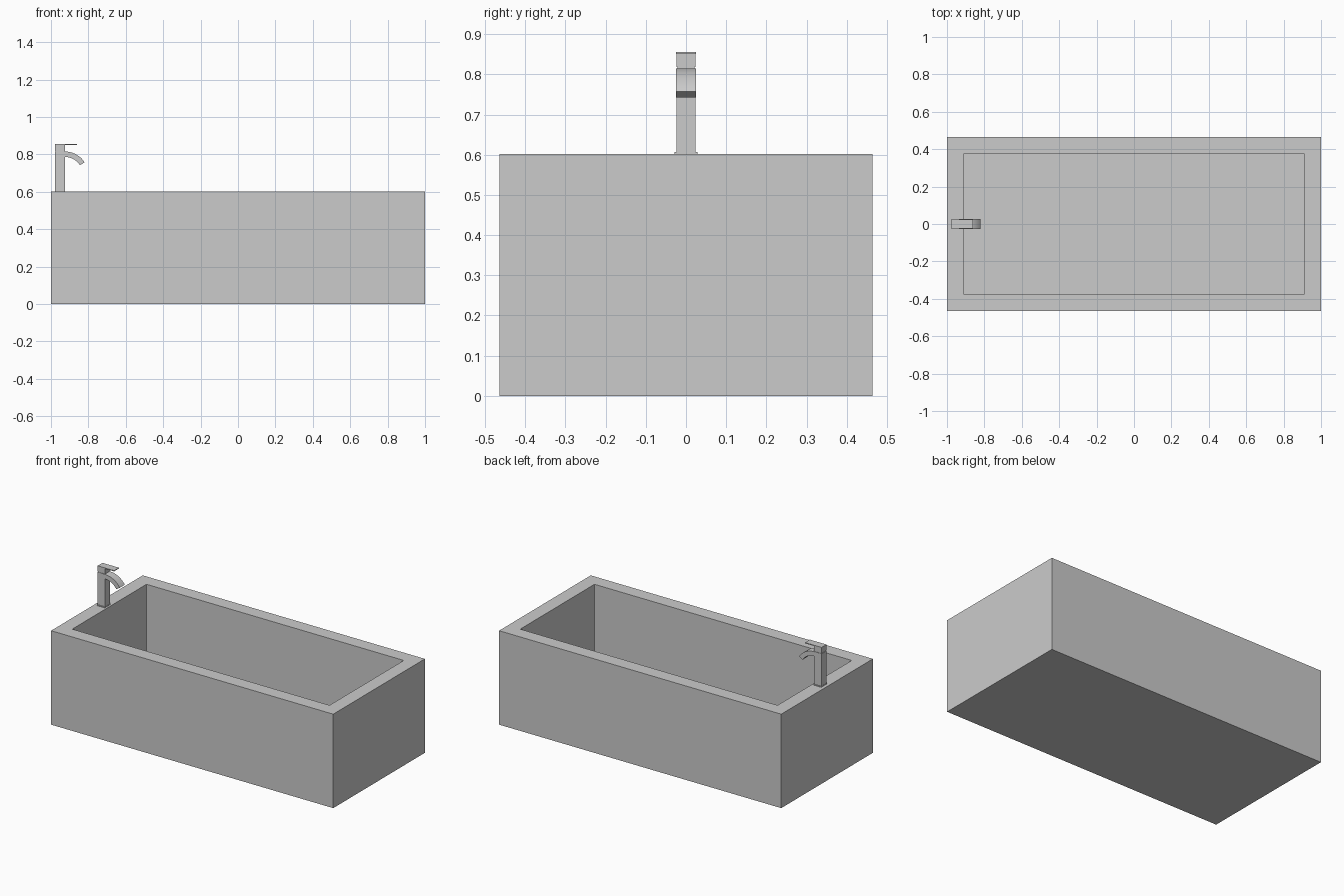
import bpy, bmesh, math

if "Cube" in bpy.data.objects:
    bpy.data.objects.remove(bpy.data.objects["Cube"])


def mesh_object(name, bm):
    bmesh.ops.recalc_face_normals(bm, faces=bm.faces)
    me = bpy.data.meshes.new(name)
    bm.to_mesh(me)
    bm.free()
    ob = bpy.data.objects.new(name, me)
    bpy.context.collection.objects.link(ob)
    return ob


def prism(name, profile, half_y):
    """Extrude an (x, z) outline symmetrically along y."""
    bm = bmesh.new()
    face = bm.faces.new([bm.verts.new((x, -half_y, z)) for x, z in profile])
    ext = bmesh.ops.extrude_face_region(bm, geom=[face])
    verts = [g for g in ext["geom"] if isinstance(g, bmesh.types.BMVert)]
    bmesh.ops.translate(bm, verts=verts, vec=(0, 2 * half_y, 0))
    # extrude_face_region keeps the start face, so the solid is closed
    return mesh_object(name, bm)


def box(name, x0, x1, half_y, z0, z1):
    return prism(name, [(x0, z0), (x1, z0), (x1, z1), (x0, z1)], half_y)


# Tub: solid block whose top is inset and sunk to form the basin
RIM, HEIGHT, FLOOR = 0.088, 0.602, 0.09
bm = bmesh.new()
bmesh.ops.create_cube(bm, size=1)
bmesh.ops.scale(bm, vec=(2, 0.928, HEIGHT), verts=bm.verts)
bmesh.ops.translate(bm, vec=(0, 0, HEIGHT / 2), verts=bm.verts)
bm.normal_update()
top = max(bm.faces, key=lambda f: f.calc_center_median().z)
bmesh.ops.inset_region(bm, faces=[top], thickness=RIM, use_even_offset=True)
ext = bmesh.ops.extrude_face_region(bm, geom=[top])
basin = [g for g in ext["geom"] if isinstance(g, bmesh.types.BMVert)]
bmesh.ops.translate(bm, vec=(0, 0, FLOOR - HEIGHT), verts=basin)
if top.is_valid:
    bmesh.ops.delete(bm, geom=[top], context='FACES_ONLY')
# Slightly rounded basin corners
corners = [e for e in bm.edges
           if abs(e.verts[0].co.z - e.verts[1].co.z) > 0.3
           and abs(e.verts[0].co.x) < 0.95]
bmesh.ops.bevel(bm, geom=corners, offset=0.004, segments=2, profile=0.5,
                affect='EDGES')
mesh_object("tub", bm)

# Tap body: foot plate, column, narrow seam, handle block and flat lever
X0, X1 = -0.978, -0.925
box("tap_foot", X0 - 0.001, X1 + 0.001, 0.029, HEIGHT - 0.001, 0.607)
box("tap_column", X0, X1, 0.024, 0.605, 0.815)
box("tap_seam", X0 + 0.003, X1 - 0.003, 0.021, 0.813, 0.819)
box("tap_handle", X0, X1, 0.024, 0.818, 0.852)
box("tap_lever", X0, -0.861, 0.0245, 0.851, 0.856)

# Spout: curved bar bending down over the basin
cx, cz, outer, inner, sweep, steps = -0.926, 0.689, 0.126, 0.097, 57, 12
angles = [math.radians(sweep * i / steps) for i in range(steps + 1)]


def arc(r):
    return [(cx + r * math.sin(a), cz + r * math.cos(a)) for a in angles]


spout = prism("tap_spout", [(cx - 0.01, cz + outer)] + arc(outer)
              + arc(inner)[::-1] + [(cx - 0.01, cz + inner)], 0.0255)
bpy.context.view_layer.objects.active = spout
spout.select_set(True)
bpy.ops.object.shade_smooth_by_angle(angle=math.radians(30))
